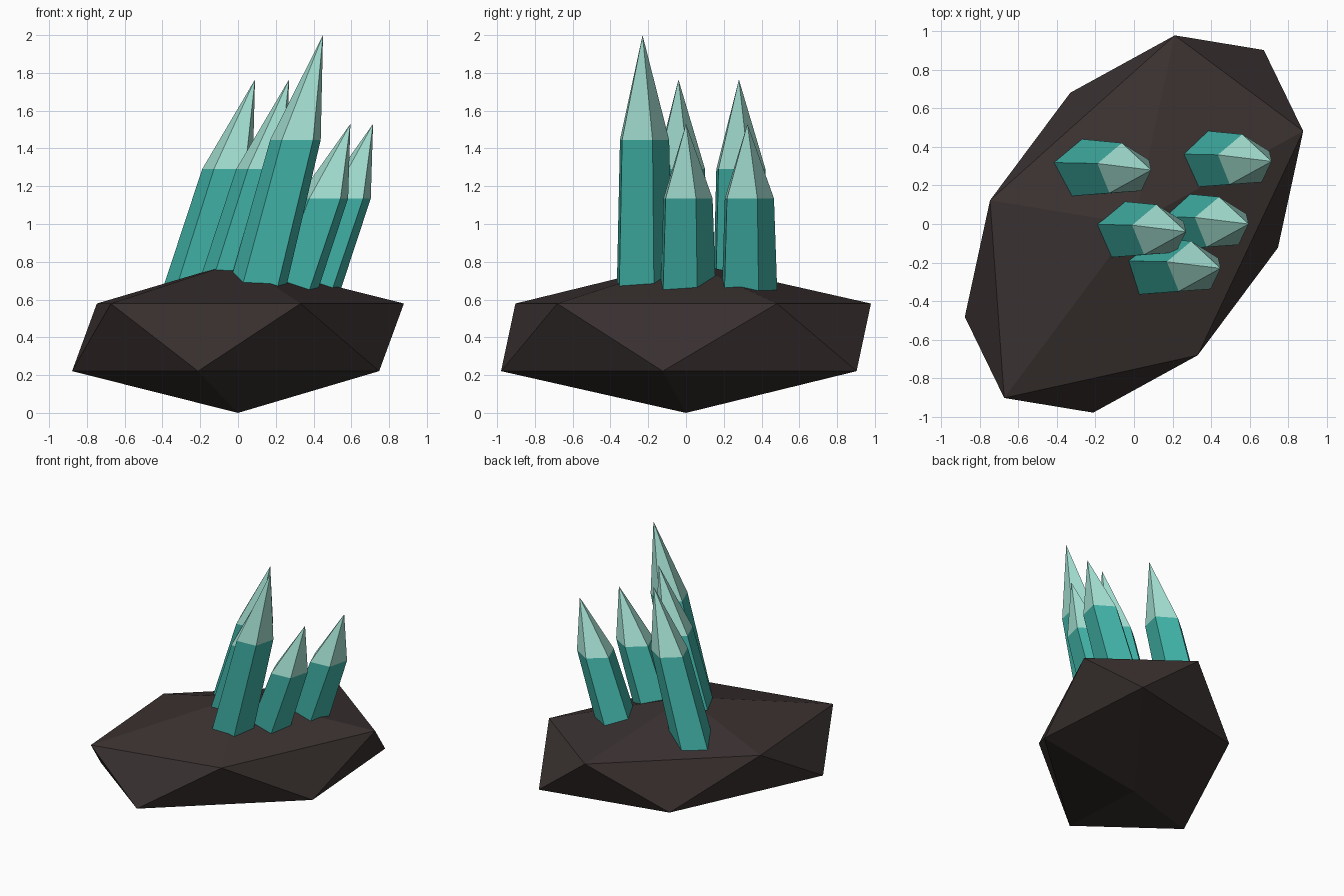
import bpy
import bmesh
from math import cos, sin, radians
from mathutils import Matrix

cube = bpy.data.objects.get("Cube")
if cube:
    bpy.data.objects.remove(cube, do_unlink=True)


def make_material(name, rgb):
    mat = bpy.data.materials.new(name)
    mat.use_nodes = True
    color = (*rgb, 1.0)
    mat.diffuse_color = color
    mat.node_tree.nodes["Principled BSDF"].inputs["Base Color"].default_value = color
    return mat


ROCK = make_material("dark_rock", (0.042, 0.031, 0.030))
TEAL = make_material("teal_crystal", (0.053, 0.45, 0.39))
PALE = make_material("pale_crystal_tip", (0.37, 0.74, 0.64))


def add_object(name, bm, materials):
    bmesh.ops.recalc_face_normals(bm, faces=bm.faces)
    mesh = bpy.data.meshes.new(name)
    bm.to_mesh(mesh)
    bm.free()
    for mat in materials:
        mesh.materials.append(mat)
    obj = bpy.data.objects.new(name, mesh)
    bpy.context.collection.objects.link(obj)
    return obj


# Rock: a twenty-sided solid, flattened and skewed
bm = bmesh.new()
skew = Matrix(((0.982, -0.070, 0, 0),
               (0.539, 0.976, 0, 0),
               (0, 0, 0.4, 0.4),
               (0, 0, 0, 1)))
bmesh.ops.create_icosphere(bm, subdivisions=1, radius=1, matrix=skew)
add_object("rock_base", bm, [ROCK])

# Crystals: leaning five-sided shafts with pointed pale tips
FOOT_Z = 0.37
LEAN = 0.42
SHOULDER = 0.66
SIDES = 5


def add_crystal(name, x, y, top):
    """Build a crystal whose point is at (x, y, top)."""
    bm = bmesh.new()

    def ring(radius, t):
        cx, z = x - LEAN * (1 - t), FOOT_Z + (top - FOOT_Z) * t
        angles = [radians(22 + 360 * i / SIDES) for i in range(SIDES)]
        return [bm.verts.new((cx + radius * cos(a), y + radius * sin(a), z))
                for a in angles]

    foot = ring(0.168, 0)
    shoulder = ring(0.141, SHOULDER)
    point = bm.verts.new((x, y, top))
    bm.faces.new(foot)
    for i in range(SIDES):
        j = (i + 1) % SIDES
        bm.faces.new((foot[i], foot[j], shoulder[j], shoulder[i]))
        bm.faces.new((shoulder[i], shoulder[j], point)).material_index = 1
    return add_object(name, bm, [TEAL, PALE])


add_crystal("tall_front_crystal", 0.45, -0.23, 2.0)
add_crystal("middle_crystal", 0.27, -0.04, 1.765)
add_crystal("back_right_crystal", 0.09, 0.28, 1.765)
add_crystal("short_left_crystal", 0.595, 0.0, 1.53)
add_crystal("short_back_left_crystal", 0.715, 0.325, 1.53)
